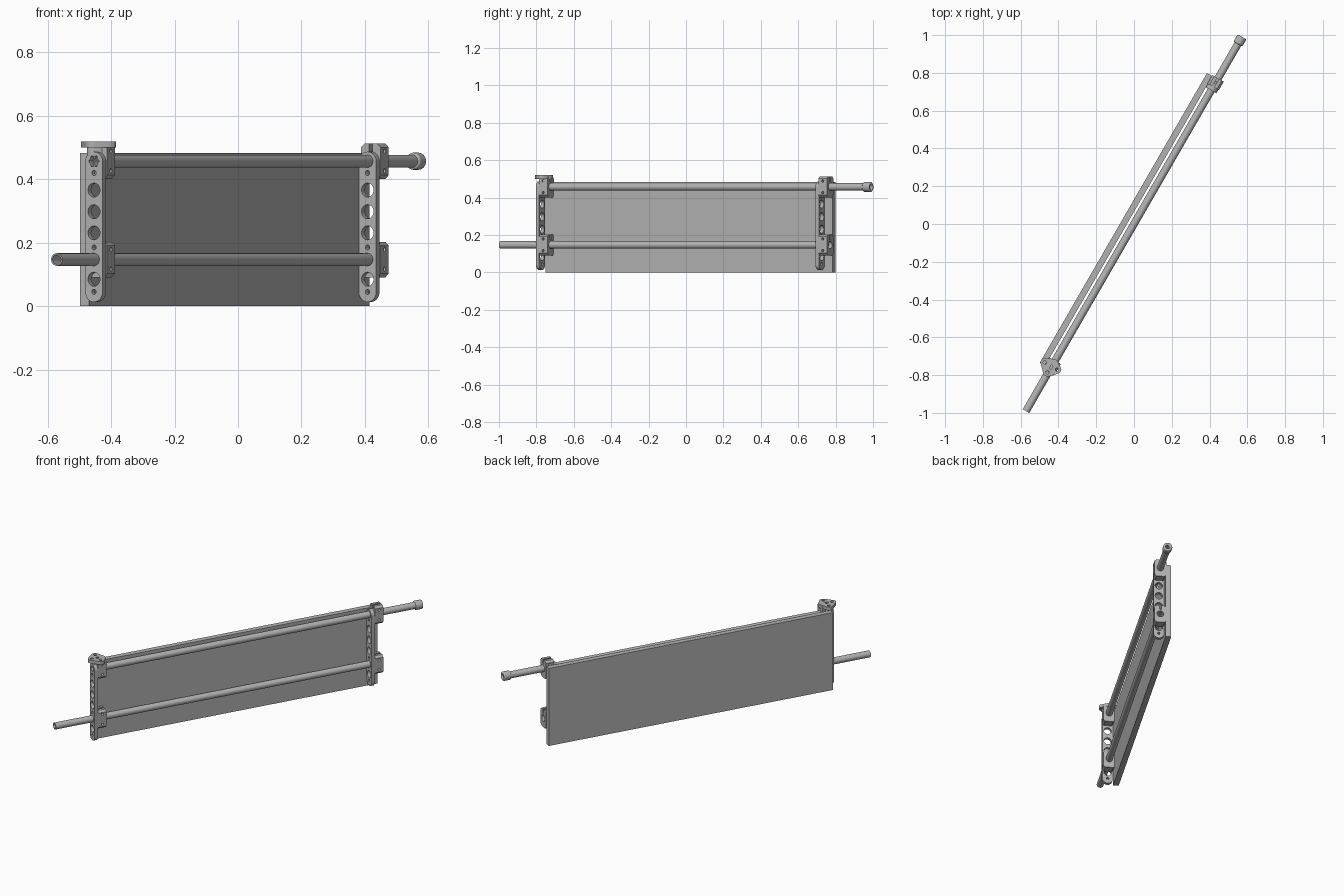
import bpy, bmesh
from math import radians, sin, cos, pi
from mathutils import Matrix, Vector

if "Cube" in bpy.data.objects:
    bpy.data.objects.remove(bpy.data.objects["Cube"], do_unlink=True)

grey = bpy.data.materials.new("plain grey")
grey.use_nodes = True
tone = (0.45, 0.45, 0.45, 1)
grey.diffuse_color = tone
grey.node_tree.nodes["Principled BSDF"].inputs["Base Color"].default_value = tone

# Local frame: "along" runs down the rods, "out" points away from the panel
UP = Vector((0, 0, 1))
ALONG = Vector((cos(radians(60)), sin(radians(60)), 0))
OUT = ALONG.cross(UP)
LOW, HIGH = 0.147, 0.457
ROD = 0.02


def circle(x, y, r, n=24, dent=1.0):
    """Closed loop; a dent below 1 pulls in every second point, as a star."""
    return [(x + r * (dent if i % 2 else 1) * cos(2 * pi * i / n),
             y + r * (dent if i % 2 else 1) * sin(2 * pi * i / n)) for i in range(n)]


def hull(points):
    """Convex outline around 2D points."""
    pts = sorted(set(points))

    def half(seq):
        out = []
        for p in seq:
            while len(out) > 1 and ((out[-1][0] - out[-2][0]) * (p[1] - out[-2][1])
                                    - (out[-1][1] - out[-2][1]) * (p[0] - out[-2][0])) <= 0:
                out.pop()
            out.append(p)
        return out[:-1]
    return half(pts) + half(pts[::-1])


def prism(name, loops, start, end, x_axis=OUT, y_axis=UP, axis=ALONG):
    """Extrude an outline with holes from start to end along an axis."""
    bm = bmesh.new()
    edges = []
    for loop in loops:
        vs = [bm.verts.new(x_axis * a + y_axis * b + axis * start) for a, b in loop]
        edges += [bm.edges.new((v, vs[i - 1])) for i, v in enumerate(vs)]
    bmesh.ops.triangle_fill(bm, edges=edges, use_beauty=True, normal=axis)
    res = bmesh.ops.extrude_face_region(bm, geom=bm.faces[:], use_keep_orig=True)
    moved = [g for g in res["geom"] if isinstance(g, bmesh.types.BMVert)]
    bmesh.ops.translate(bm, verts=moved, vec=axis * (end - start))
    bmesh.ops.recalc_face_normals(bm, faces=bm.faces[:])
    mesh = bpy.data.meshes.new(name)
    bm.to_mesh(mesh)
    bm.free()
    mesh.materials.append(grey)
    ob = bpy.data.objects.new(name, mesh)
    bpy.context.collection.objects.link(ob)
    return ob


def make_active(ob):
    bpy.ops.object.select_all(action="DESELECT")
    ob.select_set(True)
    bpy.context.view_layer.objects.active = ob


def drill(ob, loops):
    """Cut screw holes that run in the out direction."""
    for i, loop in enumerate(loops):
        cutter = prism("cutter", [loop], -0.1, 0.1, ALONG, UP, OUT)
        cutter.hide_render = True
        mod = ob.modifiers.new("screw_hole", "BOOLEAN")
        mod.operation, mod.object, mod.solver = "DIFFERENCE", cutter, "EXACT"
        make_active(ob)
        bpy.ops.object.modifier_apply(modifier=mod.name)
        bpy.data.objects.remove(cutter, do_unlink=True)


parts = []

# Backing panel
parts.append(prism("panel", [[(-0.065, 0), (-0.032, 0), (-0.032, 0.483), (-0.065, 0.483)]],
                   -0.885, 0.885))

# Hollow rods
for name, z, start, end in (("upper_rod", HIGH, -0.885, 1.135), ("lower_rod", LOW, -1.144, 0.87)):
    parts.append(prism(name, [circle(0, z, ROD, 32), circle(0, z, 0.015, 32)], start, end))

# End cap on the upper rod
cap = prism("end_cap", [circle(0, HIGH, 0.027, 32), circle(0, HIGH, 0.012, 32)], 1.1, 1.144)
bevel = cap.modifiers.new("round", "BEVEL")
bevel.width, bevel.segments = 0.006, 3
parts.append(cap)


# Clamp block with split top, rod bore and two screw holes
def clamp(name, z, start):
    w, h, c, gap = 0.035, 0.056, 0.012, 0.006
    right = [(gap, h), (w - c, h), (w, h - c), (w, c - h), (w - c, -h)]
    outline = [(gap, 0.03)] + right
    outline += [(-a, b) for a, b in outline[::-1]]
    outline = [(a, z + b) for a, b in outline]
    ob = prism(name, [outline, circle(0, z, ROD)], start, start + 0.052)
    drill(ob, [circle(start + 0.026, z + dz, 0.007, 12) for dz in (-0.03, 0.032)])
    parts.append(ob)


# Perforated upright plates, each with two clamps on the same side
for side, start in (("right", -0.909), ("left", 0.817)):
    half = 0.0315
    outline = hull(circle(0, 0.013 + half, half, 40) + circle(0, 0.487 - half, half, 40))
    holes = [circle(0, z, 0.022) for z in (0.085, 0.231, 0.298, 0.366)]
    holes += [circle(0, z, 0.008, 12) for z in (0.045, 0.185, 0.42)]
    holes.append(circle(0, LOW, ROD))
    holes.append(circle(0, HIGH, ROD, 12, 0.75) if side == "right" else circle(0, HIGH, ROD))
    parts.append(prism(side + "_upright", [outline] + holes, start, start + 0.021))
    for level, z in (("upper", HIGH), ("lower", LOW)):
        clamp(f"{side}_{level}_clamp", z, start + 0.021)

# Flat lobed mounting plate on top of the right upright
X, Y = Vector((1, 0, 0)), Vector((0, 1, 0))
lobes = [(-0.472, -0.733), (-0.408, -0.77), (-0.458, -0.785), (-0.425, -0.738)]
outline = hull([p for x, y in lobes for p in circle(x, y, 0.023)])
holes = [circle(x, y, 0.009, 12) for x, y in lobes[:3]] + [circle(-0.44, -0.757, 0.011, 6)]
parts.append(prism("mounting_plate", [outline] + holes, 0.5, 0.52, X, Y, UP))
neck = hull(circle(-0.457, -0.765, 0.02) + circle(-0.425, -0.755, 0.02))
parts.append(prism("mounting_neck", [neck], 0.475, 0.505, X, Y, UP))

# Smooth the round walls, keep edges sharp
for ob in parts:
    make_active(ob)
    bpy.ops.object.shade_smooth_by_angle(angle=radians(32))
